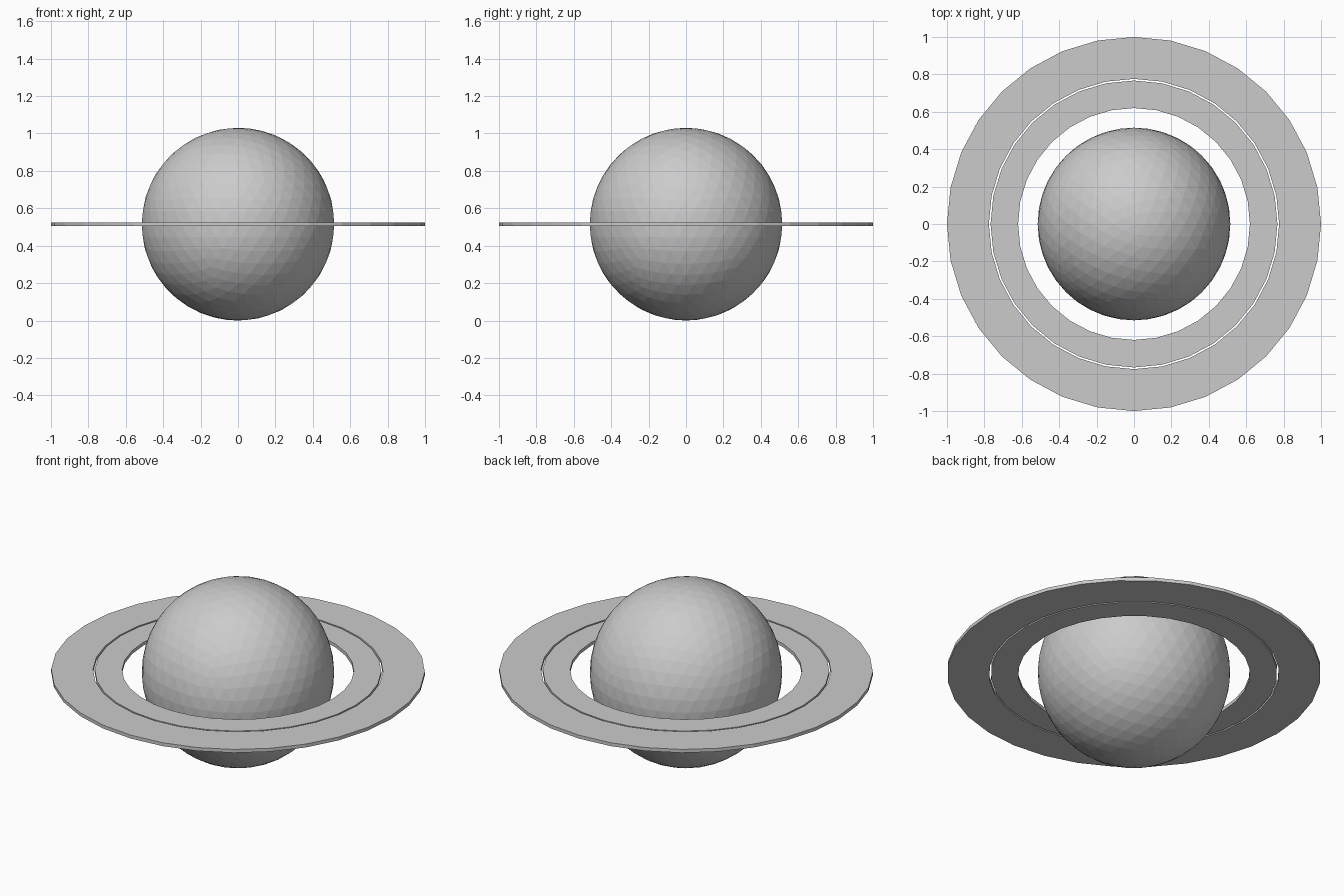
import bpy, bmesh, math

if "Cube" in bpy.data.objects:
    bpy.data.objects.remove(bpy.data.objects["Cube"])

MID_Z = 0.515
SIDES = 32

# Faceted globe
bpy.ops.mesh.primitive_ico_sphere_add(subdivisions=4, radius=0.515, location=(0, 0, MID_Z))
bpy.context.object.name = "planet_globe"


def flat_ring(name, inner, outer, thickness=0.02):
    """Flat annulus with a rectangular section, spun around z."""
    bm = bmesh.new()
    h = thickness / 2
    section = [(inner, -h), (outer, -h), (outer, h), (inner, h)]
    loops = []
    for i in range(SIDES):
        a = 2 * math.pi * i / SIDES
        loops.append([bm.verts.new((r * math.cos(a), r * math.sin(a), z)) for r, z in section])
    for i in range(SIDES):
        a, b = loops[i], loops[(i + 1) % SIDES]
        for k in range(4):
            n = (k + 1) % 4
            bm.faces.new((a[k], b[k], b[n], a[n]))
    bmesh.ops.recalc_face_normals(bm, faces=bm.faces)
    mesh = bpy.data.meshes.new(name)
    bm.to_mesh(mesh)
    bm.free()
    obj = bpy.data.objects.new(name, mesh)
    obj.location.z = MID_Z
    bpy.context.collection.objects.link(obj)


# Two rings with a narrow gap between them
flat_ring("inner_ring", 0.62, 0.767)
flat_ring("outer_ring", 0.776, 1.0)
